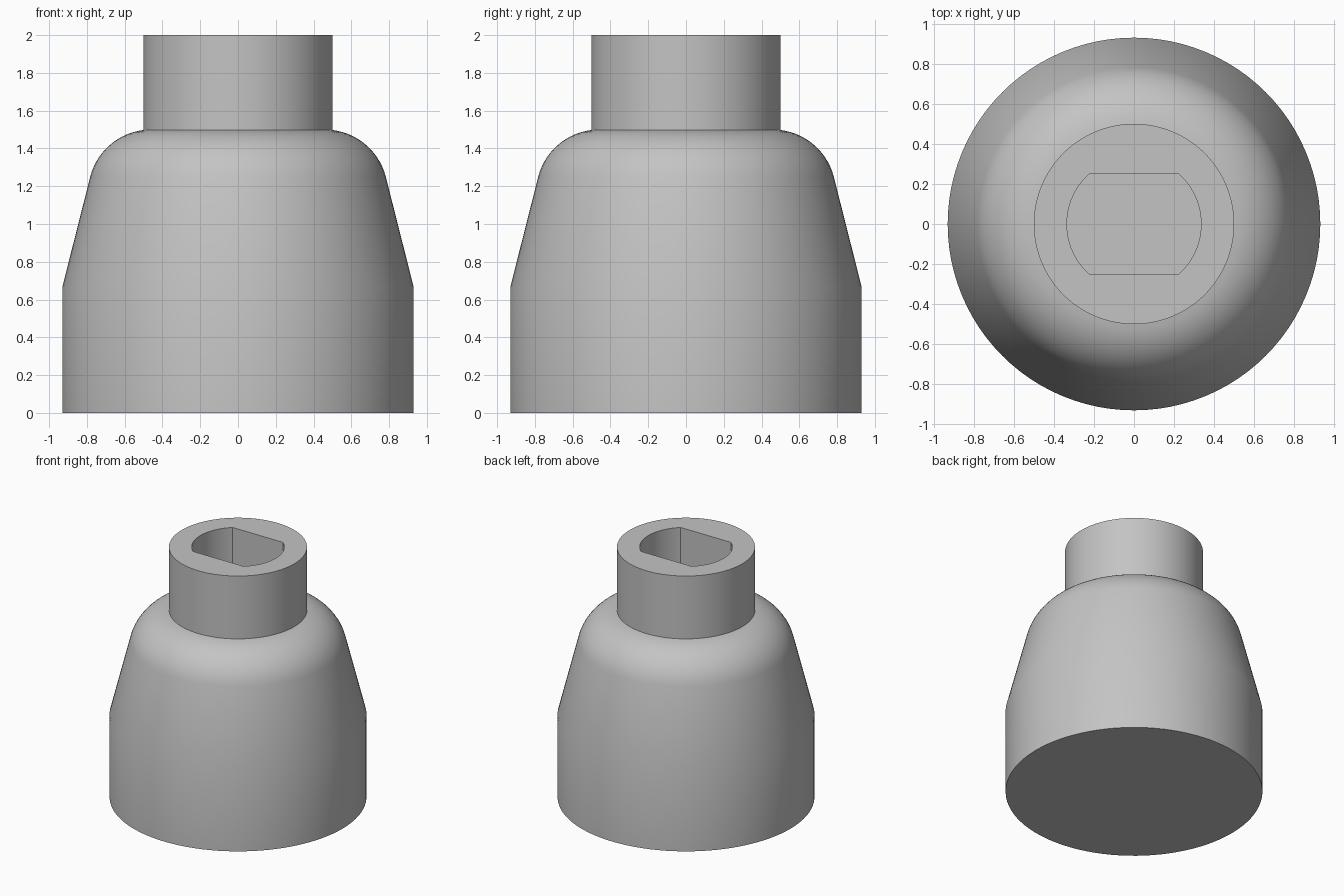
import bpy
import bmesh
from math import sin, cos, pi, asin, atan2, radians

cube = bpy.data.objects.get("Cube")
if cube:
    bpy.data.objects.remove(cube, do_unlink=True)

SEGMENTS = 96
BASE_R, COLLAR_R, SHOULDER_R = 0.93, 0.5, 0.333
SHOULDER_Z, TOP_Z = 1.5, 2.0
BORE_R, BORE_FLAT, BORE_DEPTH = 0.335, 0.25, 1.0

grey = bpy.data.materials.new("mid_grey")
grey.use_nodes = True
colour = (0.55, 0.55, 0.55, 1)
grey.diffuse_color = colour
grey.node_tree.nodes["Principled BSDF"].inputs["Base Color"].default_value = colour


def make_object(name, bm):
    bmesh.ops.recalc_face_normals(bm, faces=bm.faces)
    mesh = bpy.data.meshes.new(name)
    bm.to_mesh(mesh)
    bm.free()
    mesh.materials.append(grey)
    obj = bpy.data.objects.new(name, mesh)
    bpy.context.collection.objects.link(obj)
    return obj


def loft(name, rings):
    """Skin a stack of equal-length rings and cap both ends."""
    bm = bmesh.new()
    loops = [[bm.verts.new(p) for p in ring] for ring in rings]
    n = len(loops[0])
    for low, high in zip(loops, loops[1:]):
        for i in range(n):
            j = (i + 1) % n
            bm.faces.new((low[i], low[j], high[j], high[i]))
    bm.faces.new(loops[0])
    bm.faces.new(loops[-1])
    return make_object(name, bm)


def circle(r, z):
    return [(r * cos(2 * pi * i / SEGMENTS), r * sin(2 * pi * i / SEGMENTS), z)
            for i in range(SEGMENTS)]


# Turned profile: straight skirt, taper, rounded shoulder, collar
profile = [(0, BASE_R), (0.667, BASE_R)]
start = atan2(0.15, 0.6)
end = asin((COLLAR_R - 0.46) / SHOULDER_R)
steps = 14
for i in range(steps + 1):
    a = start + (pi / 2 - end - start) * i / steps
    profile.append((SHOULDER_Z - SHOULDER_R + SHOULDER_R * sin(a),
                    0.46 + SHOULDER_R * cos(a)))
profile.append((TOP_Z, COLLAR_R))
knob = loft("knob_body", [circle(r, z) for z, r in profile])

# Double-flat shaft socket: two arcs joined by straight sides
half = asin(BORE_FLAT / BORE_R)
arc = [half * (i / 12 - 1) for i in range(25)]
outline = [(BORE_R * cos(a + turn), BORE_R * sin(a + turn))
           for turn in (0, pi) for a in arc]
cutter = loft("socket_cutter", [[(x, y, z) for x, y in outline]
                                for z in (TOP_Z - BORE_DEPTH, TOP_Z + 0.1)])
cutter.hide_render = True

cut = knob.modifiers.new("socket", "BOOLEAN")
cut.operation = "DIFFERENCE"
cut.solver = "EXACT"
cut.object = cutter
bpy.ops.object.select_all(action="DESELECT")
bpy.context.view_layer.objects.active = knob
knob.select_set(True)
bpy.ops.object.modifier_apply(modifier=cut.name)
bpy.data.objects.remove(cutter, do_unlink=True)

bpy.ops.object.shade_smooth_by_angle(angle=radians(30))
